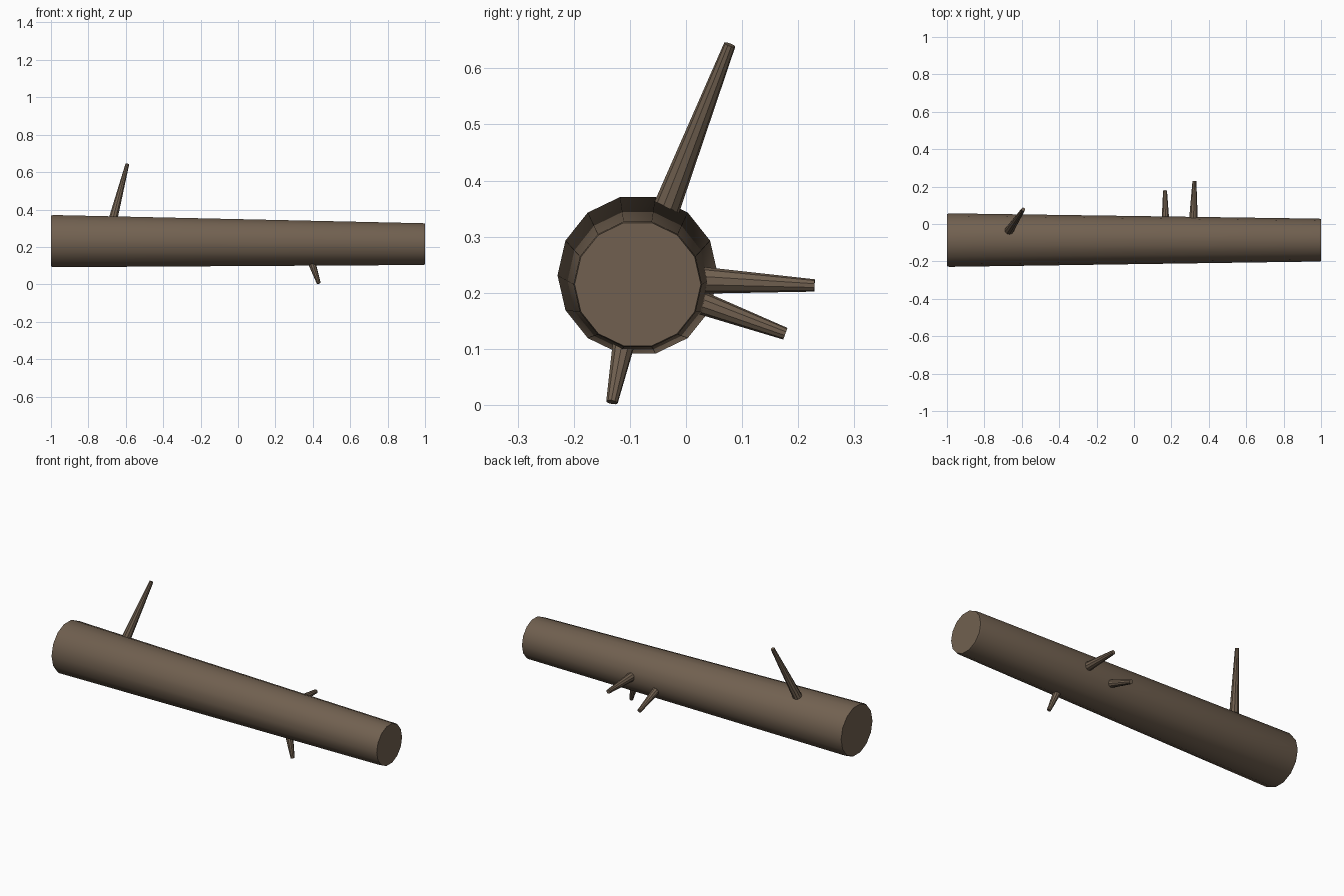
import bpy, bmesh, math
from mathutils import Vector

if "Cube" in bpy.data.objects:
    bpy.data.objects.remove(bpy.data.objects["Cube"])

bark = bpy.data.materials.new("brown bark")
bark.diffuse_color = (0.165, 0.118, 0.08, 1)
bark.use_nodes = True
bark.node_tree.nodes["Principled BSDF"].inputs["Base Color"].default_value = bark.diffuse_color


def finish(name, bm):
    """Turn a bmesh into a smooth shaded bark object with sharp ends."""
    bmesh.ops.recalc_face_normals(bm, faces=bm.faces)
    mesh = bpy.data.meshes.new(name)
    bm.to_mesh(mesh)
    bm.free()
    mesh.materials.append(bark)
    obj = bpy.data.objects.new(name, mesh)
    bpy.context.collection.objects.link(obj)
    bpy.ops.object.select_all(action='DESELECT')
    obj.select_set(True)
    bpy.context.view_layer.objects.active = obj
    bpy.ops.object.shade_smooth_by_angle(angle=math.radians(35))


# Tapered trunk lying along x, with slightly eased ends: (x, centre z, radius)
SIDES = 14
profile = [(-1.0, 0.231, 0.139), (-0.988, 0.231, 0.143),
           (0.988, 0.215, 0.1145), (1.0, 0.215, 0.1125)]
bm = bmesh.new()
rings = []
for x, cz, r in profile:
    rings.append([bm.verts.new((x, -0.086 + r * math.cos(2 * math.pi * i / SIDES),
                                cz + r * math.sin(2 * math.pi * i / SIDES)))
                  for i in range(SIDES)])
for a, b in zip(rings, rings[1:]):
    for i in range(SIDES):
        j = (i + 1) % SIDES
        bm.faces.new((a[i], a[j], b[j], b[i]))
bm.faces.new(rings[0])
bm.faces.new(rings[-1])
finish("log_trunk", bm)


# Broken branch stubs: tapered cones whose roots are sunk into the trunk
def branch(name, base, tip, r_base, r_tip, sink=0.03):
    base, tip = Vector(base), Vector(tip)
    axis = tip - base
    r_base += (r_base - r_tip) * sink / axis.length
    base -= axis.normalized() * sink
    axis = tip - base
    bm = bmesh.new()
    bmesh.ops.create_cone(bm, cap_ends=True, segments=10, radius1=r_base,
                          radius2=r_tip, depth=axis.length)
    bmesh.ops.rotate(bm, verts=bm.verts,
                     matrix=Vector((0, 0, 1)).rotation_difference(axis).to_matrix())
    bmesh.ops.translate(bm, verts=bm.verts, vec=(base + tip) / 2)
    finish(name, bm)


branch("top_branch", (-0.667, -0.034, 0.353), (-0.592, 0.078, 0.642), 0.024, 0.0105)
branch("back_branch_short", (0.168, 0.03, 0.181), (0.166, 0.177, 0.127), 0.0205, 0.011)
branch("back_branch_long", (0.318, 0.035, 0.222), (0.323, 0.229, 0.213), 0.0235, 0.011)
branch("bottom_branch", (0.398, -0.112, 0.105), (0.432, -0.132, 0.005), 0.0195, 0.0105)
